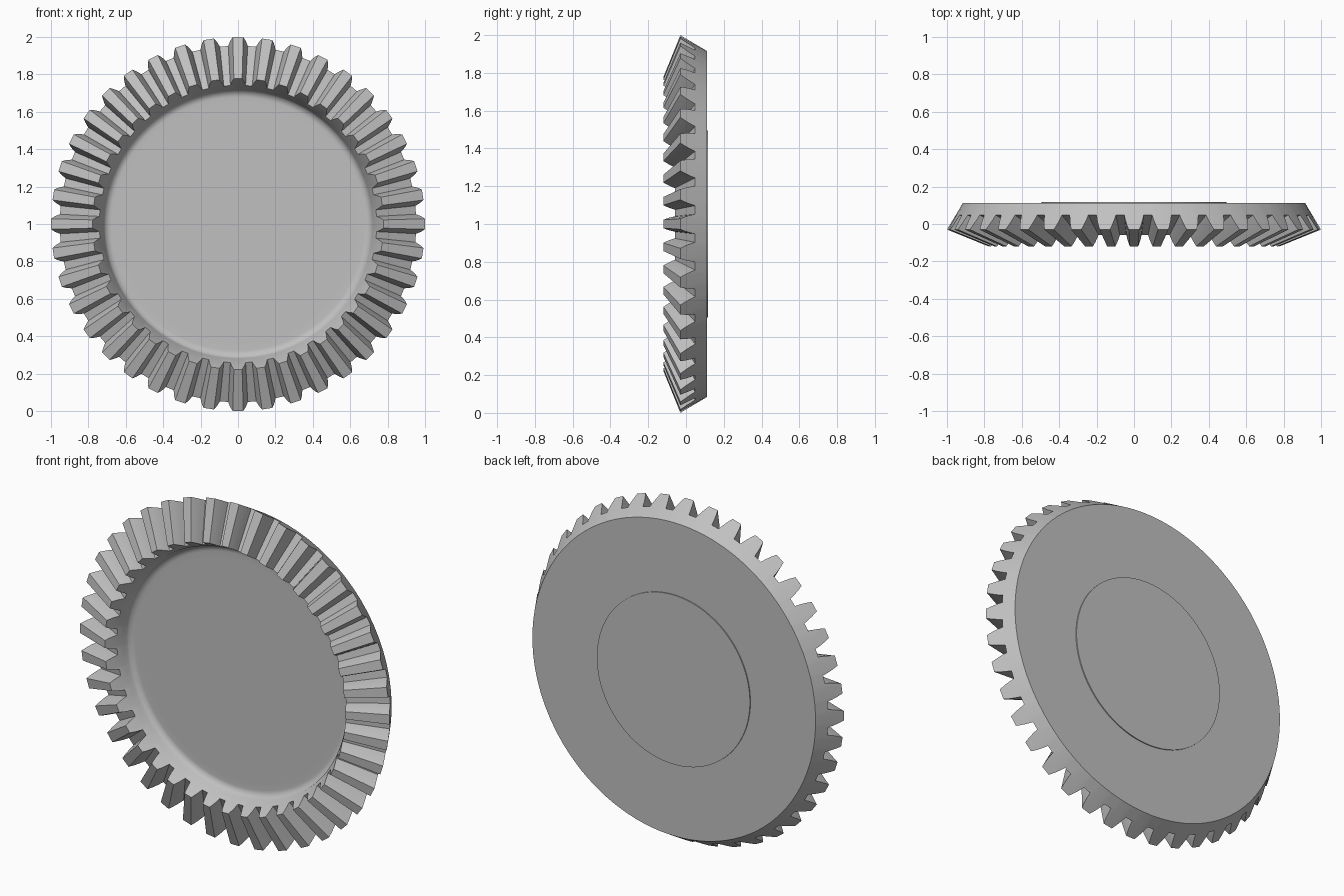
import bpy
import bmesh
import math
from mathutils import Vector

cube = bpy.data.objects.get("Cube")
if cube:
    bpy.data.objects.remove(cube, do_unlink=True)

TEETH = 40
PITCH = 2 * math.pi / TEETH
APEX_Y = -0.435          # common point of the tooth cones
TIP = (1.0, -0.03)       # radius and y at the large end
ROOT = (0.953, 0.048)
INNER = 0.778            # small end relative to the large end

steel = bpy.data.materials.new("grey steel")
steel.use_nodes = True
colour = (0.53, 0.53, 0.53, 1)
steel.diffuse_color = colour
steel.node_tree.nodes["Principled BSDF"].inputs["Base Color"].default_value = colour

# One tooth: half angle as a share of the pitch, height from root to tip
half_tooth = [(0.18, 1.0), (0.25, 0.66), (0.305, 0.33), (0.35, 0.0)]
tooth = [(-a, h) for a, h in reversed(half_tooth)] + half_tooth
angles = [(i + a) * PITCH for i in range(TEETH) for a, h in tooth]
heights = [h for i in range(TEETH) for a, h in tooth]


def point(angle, r, y):
    return Vector((r * math.sin(angle), y, 1 + r * math.cos(angle)))


def toothed_ring(bm, scale):
    ring = []
    for a, h in zip(angles, heights):
        r = ROOT[0] + (TIP[0] - ROOT[0]) * h
        y = ROOT[1] + (TIP[1] - ROOT[1]) * h
        ring.append(bm.verts.new(point(a, r * scale, APEX_Y + (y - APEX_Y) * scale)))
    return ring


def round_ring(bm, r, y):
    return [bm.verts.new(point(a, r, y)) for a in angles]


def bridge(bm, first, second):
    n = len(first)
    for i in range(n):
        j = (i + 1) % n
        bm.faces.new((first[i], first[j], second[j], second[i]))


def build(name, make_rings):
    bm = bmesh.new()
    rings = make_rings(bm)
    for first, second in zip(rings, rings[1:]):
        bridge(bm, first, second)
    bm.faces.new(rings[0])
    bm.faces.new(rings[-1])
    bmesh.ops.recalc_face_normals(bm, faces=bm.faces[:])
    mesh = bpy.data.meshes.new(name)
    bm.to_mesh(mesh)
    bm.free()
    mesh.materials.append(steel)
    obj = bpy.data.objects.new(name, mesh)
    bpy.context.collection.objects.link(obj)
    bpy.ops.object.select_all(action='DESELECT')
    obj.select_set(True)
    bpy.context.view_layer.objects.active = obj
    bpy.ops.object.shade_smooth_by_angle(angle=math.radians(30))
    return obj


# Gear body: back face, back cone, teeth, recess wall, fillet and floor
def gear_rings(bm):
    rings = [round_ring(bm, 0.916, 0.111), toothed_ring(bm, 1), toothed_ring(bm, INNER)]
    rings.append(round_ring(bm, 0.722, -0.026))
    fillet, floor_y = 0.045, 0.02
    for i in range(7):
        t = math.radians(30 + 10 * i)
        rings.append(round_ring(bm, 0.678 + fillet * math.cos(t),
                                floor_y - fillet * (1 - math.sin(t))))
    rings.append(round_ring(bm, 0.64, floor_y))
    return rings


build("bevel_gear_body", gear_rings)

# Thin raised disc on the back
build("back_boss", lambda bm: [round_ring(bm, 0.495, 0.105), round_ring(bm, 0.495, 0.117)])
